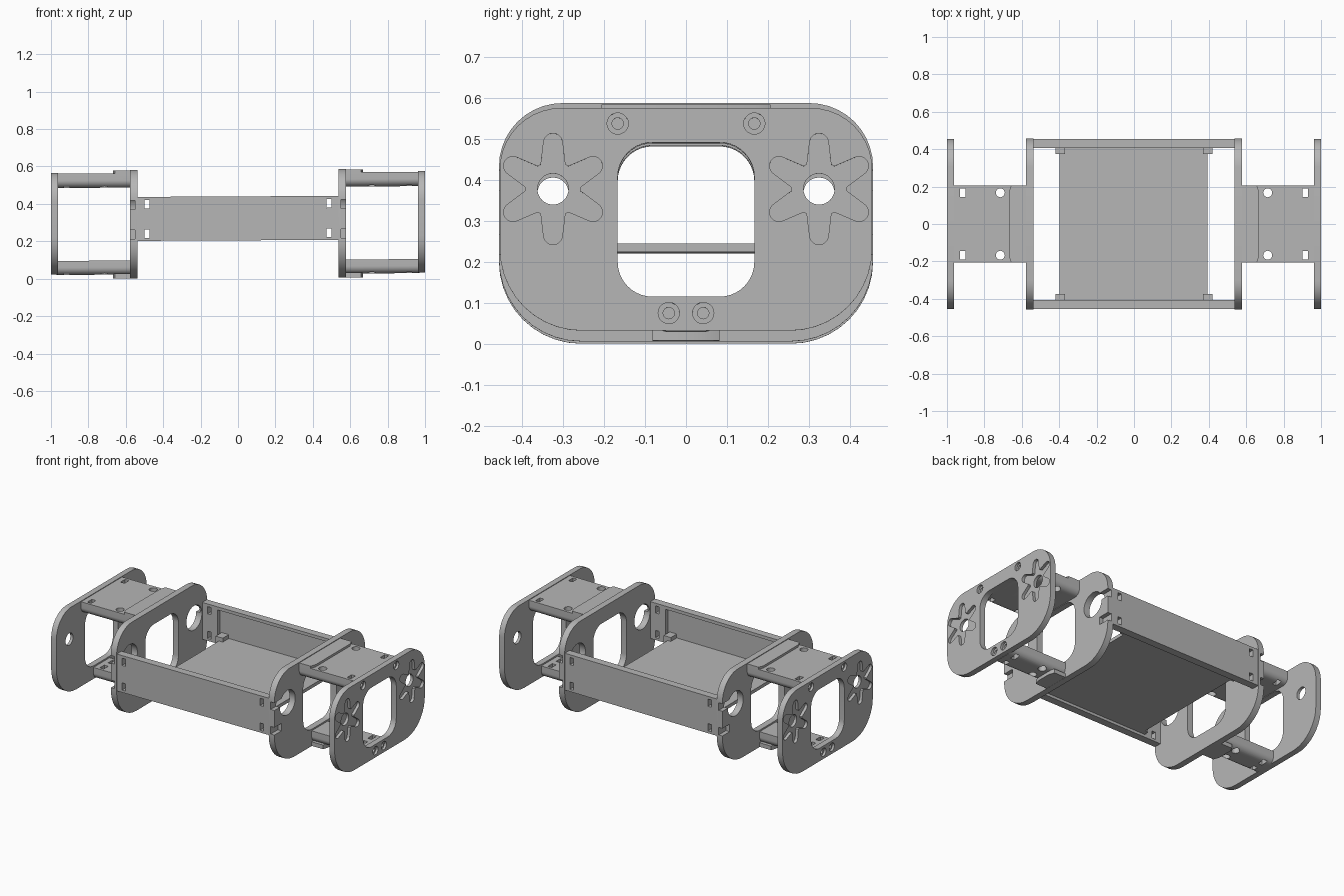
import bpy, bmesh
from math import sin, cos, pi, radians

cube = bpy.data.objects.get("Cube")
if cube:
    bpy.data.objects.remove(cube, do_unlink=True)

grey = bpy.data.materials.new("matte_grey")
grey.use_nodes = True
grey.diffuse_color = (0.47, 0.47, 0.47, 1)
grey.node_tree.nodes["Principled BSDF"].inputs["Base Color"].default_value = (0.47, 0.47, 0.47, 1)
parts = []


# Profile helpers
def arc(cx, cy, r, a0, a1, n=10):
    return [(cx + r * cos(radians(a0 + (a1 - a0) * i / n)),
             cy + r * sin(radians(a0 + (a1 - a0) * i / n))) for i in range(n + 1)]


def rounded(half, low, high, r_low, r_high):
    pts = []
    for sx, z, r, a in ((1, high - r_high, r_high, 0), (-1, high - r_high, r_high, 90),
                        (-1, low + r_low, r_low, 180), (1, low + r_low, r_low, 270)):
        pts += arc(sx * (half - r), z, r, a, a + 90) if r else [(sx * half, z)]
    return pts


def circle(cx, cy, r, n=32):
    return arc(cx, cy, r, 0, 360, n)[:-1]


def rect(a0, a1, b0, b1):
    return [(a0, b0), (a1, b0), (a1, b1), (a0, b1)]


def star(cx, cy):
    pts = []
    for k in range(6):
        a = 30 + 60 * k
        tx, ty = cx + 0.113 * cos(radians(a)), cy + 0.113 * sin(radians(a))
        pts += arc(tx, ty, 0.023, a - 80, a + 80, 8)
        pts += arc(cx, cy, 0.067, a + 26, a + 34, 2)
    return pts


def prism(name, pts, lo, hi, axis="X", part=True):
    """Extrude a 2D profile along an axis from lo to hi."""
    place = {"X": lambda u, v, t: (t, u, v),
             "Y": lambda u, v, t: (u, t, v),
             "Z": lambda u, v, t: (u, v, t)}[axis]
    bm = bmesh.new()
    a = [bm.verts.new(place(u, v, lo)) for u, v in pts]
    b = [bm.verts.new(place(u, v, hi)) for u, v in pts]
    bm.faces.new(a)
    bm.faces.new(b[::-1])
    for i in range(len(pts)):
        j = (i + 1) % len(pts)
        bm.faces.new((a[i], b[i], b[j], a[j]))
    bmesh.ops.recalc_face_normals(bm, faces=bm.faces)
    mesh = bpy.data.meshes.new(name)
    bm.to_mesh(mesh)
    bm.free()
    mesh.materials.append(grey)
    ob = bpy.data.objects.new(name, mesh)
    bpy.context.collection.objects.link(ob)
    if part:
        parts.append(ob)
    return ob


def cut(ob, cutters):
    """Subtract (profile, lo, hi, axis) prisms and bake the result."""
    helpers = []
    for c in cutters:
        h = prism("cutter", *c, part=False)
        h.hide_render = True
        m = ob.modifiers.new("cut", "BOOLEAN")
        m.operation, m.solver, m.object = "DIFFERENCE", "EXACT", h
        helpers.append(h)
    dg = bpy.context.evaluated_depsgraph_get()
    mesh = bpy.data.meshes.new_from_object(ob.evaluated_get(dg))
    ob.modifiers.clear()
    ob.data = mesh
    for h in helpers:
        bpy.data.objects.remove(h, do_unlink=True)


window = rounded(0.167, 0.11, 0.487, 0.085, 0.085)
hub_y, hub_z = 0.325, 0.373
bolts = [(y, z) for y, z in ((0.167, 0.533), (0.042, 0.07))]

for s, side in ((1, "left"), (-1, "right")):
    def span(a, b):
        return (s * a, s * b) if s > 0 else (s * b, s * a)

    # Outer end plate: window, star recesses, hubs and counterbored bolt holes
    outer = prism(side + "_outer_plate", rounded(0.455, 0.027, 0.571, 0.2, 0.15), *span(0.963, 1.0))
    cuts = [(window, *span(0.9, 1.1), "X")]
    for m in (1, -1):
        cuts.append((circle(m * hub_y, hub_z, 0.038), *span(0.9, 1.1), "X"))
        cuts.append((star(m * hub_y, hub_z), *span(0.982, 1.1), "X"))
        for y, z in bolts:
            cuts.append((circle(m * y, z, 0.026, 20), *span(0.985, 1.1), "X"))
            cuts.append((circle(m * y, z, 0.014, 16), *span(0.9, 1.1), "X"))
    cut(outer, cuts)

    # Inner plate: window, wide hubs and edge notches for the rail fasteners
    inner = prism(side + "_inner_plate", rounded(0.457, 0.003, 0.585, 0.2, 0.155), *span(0.537, 0.577))
    cuts = [(window, *span(0.5, 0.6), "X")]
    for m in (1, -1):
        cuts.append((circle(m * hub_y, hub_z, 0.078), *span(0.5, 0.6), "X"))
        for z in (0.397, 0.24):
            y0, y1 = sorted((m * 0.385, m * 0.5))
            cuts.append((rect(y0, y1, z - 0.024, z + 0.024), *span(0.551, 0.6), "X"))
    cut(inner, cuts)

    # Top and bottom bridges joining the two plates, with fastener holes
    for label, half, low, high, hole_y in (("top", 0.207, 0.49, 0.567, 0.167),
                                           ("bottom", 0.082, 0.025, 0.1, 0.042)):
        bridge = prism(f"{side}_{label}_bridge", rounded(half, low, high, 0.04, 0), *span(0.57, 0.97))
        cuts = []
        for m in (1, -1):
            x0, x1 = span(0.902, 0.93)
            cuts.append((rect(x0, x1, m * hole_y - 0.023, m * hole_y + 0.023), low - 0.1, high + 0.1, "Z"))
            cuts.append((circle(s * 0.715, m * hole_y, 0.024, 20), low - 0.1, high + 0.1, "Z"))
        cut(bridge, cuts)

        # Raised step beside the inner plate
        step = [(s * 0.57, -half), (s * 0.657, -half), (s * 0.669, -half + 0.035),
                (s * 0.669, half - 0.035), (s * 0.657, half), (s * 0.57, half)]
        z0, z1 = (0.56, 0.581) if label == "top" else (0.004, 0.03)
        prism(f"{side}_{label}_step", step, z0, z1, "Z")

# Side rails: pocketed inside, slotted at the ends
for m, label in ((-1, "front"), (1, "rear")):
    y0, y1 = sorted((m * 0.407, m * 0.455))
    rail = prism(label + "_rail", rect(-0.54, 0.54, 0.205, 0.44), y0, y1, "Y")
    p0, p1 = sorted((m * 0.3, m * 0.435))
    cuts = [(rect(-0.43, 0.43, 0.225, 0.42), p0, p1, "Y")]
    for sx in (-1, 1):
        for z in (0.4, 0.243):
            cuts.append((rect(sx * 0.487 - 0.013, sx * 0.487 + 0.013, z - 0.023, z + 0.023),
                         m * 0.43 - 0.1, m * 0.43 + 0.1, "Y"))
        # Small corner block holding the floor
        b0, b1 = sorted((m * 0.375, m * 0.437))
        prism(f"{label}_corner_block", rect(sx * 0.395 - 0.025, sx * 0.395 + 0.025, 0.222, 0.268), b0, b1, "Y")
    cut(rail, cuts)

# Floor panel
prism("floor_panel", rect(-0.397, 0.393, -0.437, 0.437), 0.222, 0.243, "Z")

# Slight lean of the whole assembly, then smooth the curved edges
for ob in bpy.context.selected_objects:
    ob.select_set(False)
for ob in parts:
    for v in ob.data.vertices:
        v.co.z += 0.005 * v.co.x
    ob.select_set(True)
bpy.context.view_layer.objects.active = parts[0]
bpy.ops.object.shade_smooth_by_angle(angle=radians(30))
